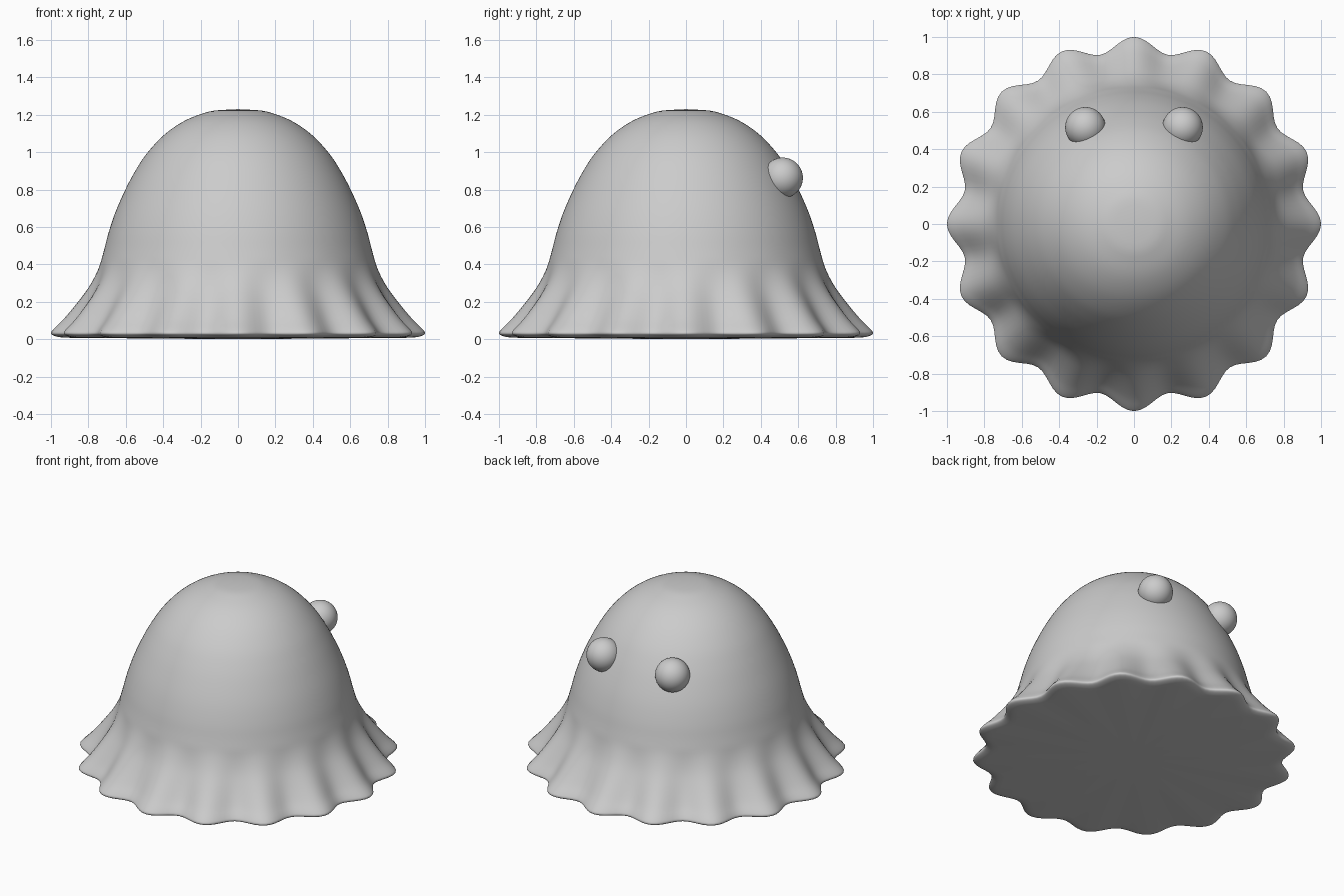
import bpy, bmesh, math
from mathutils import Vector

if "Cube" in bpy.data.objects:
    bpy.data.objects.remove(bpy.data.objects["Cube"])

SEGMENTS = 192
PLEATS = 16

# Outer silhouette of the bell, top to hem: (radius, height)
PROFILE = [(0.10, 1.225), (0.20, 1.203), (0.30, 1.16), (0.40, 1.088), (0.49, 0.99),
           (0.555, 0.89), (0.607, 0.79), (0.655, 0.68), (0.692, 0.57), (0.718, 0.47),
           (0.745, 0.38), (0.79, 0.29), (0.855, 0.20), (0.93, 0.11), (0.985, 0.055),
           (1.0, 0.035), (0.992, 0.022), (0.96, 0.012), (0.92, 0.008)]


def smooth_curve(points, steps=4):
    """Catmull-Rom curve through the profile points."""
    pts = [Vector(p) for p in points]
    pts = [Vector((-pts[0].x, pts[0].y))] + pts + [pts[-1]]
    out = []
    for a, b, c, d in zip(pts, pts[1:], pts[2:], pts[3:]):
        for i in range(steps):
            t = i / steps
            out.append(0.5 * (2 * b + (c - a) * t + (2 * a - 5 * b + 4 * c - d) * t * t
                              + (3 * b - a - 3 * c + d) * t ** 3))
    out.append(pts[-1])
    return out


def finish(bm, name):
    bmesh.ops.recalc_face_normals(bm, faces=bm.faces)
    mesh = bpy.data.meshes.new(name)
    bm.to_mesh(mesh)
    bm.free()
    obj = bpy.data.objects.new(name, mesh)
    bpy.context.collection.objects.link(obj)
    bpy.ops.object.select_all(action='DESELECT')
    obj.select_set(True)
    bpy.context.view_layer.objects.active = obj
    bpy.ops.object.shade_smooth_by_angle(angle=math.radians(50))
    return obj


# Bell-shaped body with a pleated skirt and closed underside
bm = bmesh.new()
rings = []
for r, z in smooth_curve(PROFILE):
    fade = min(1.0, max(0.0, (0.42 - z) / 0.38))
    depth = 0.078 * fade ** 1.2
    ring = []
    for i in range(SEGMENTS):
        a = 2 * math.pi * i / SEGMENTS
        rr = r - depth * (1 - math.cos(PLEATS * a)) / 2
        ring.append(bm.verts.new((rr * math.cos(a), rr * math.sin(a), z)))
    rings.append(ring)
for upper, lower in zip(rings, rings[1:]):
    for i in range(SEGMENTS):
        j = (i + 1) % SEGMENTS
        bm.faces.new((upper[i], lower[i], lower[j], upper[j]))
crown = bm.verts.new((0, 0, 1.23))
base = bm.verts.new((0, 0, 0))
for ring, tip in ((rings[0], crown), (rings[-1], base)):
    for i in range(SEGMENTS):
        bm.faces.new((ring[i], ring[(i + 1) % SEGMENTS], tip))
finish(bm, "body")

# Pair of round eyes half sunk into the back of the dome
for side, label in ((-1, "left"), (1, "right")):
    bm = bmesh.new()
    bmesh.ops.create_uvsphere(bm, u_segments=48, v_segments=24, radius=0.108)
    eye = finish(bm, "eye_" + label)
    eye.location = (0.26 * side, 0.517, 0.863)
